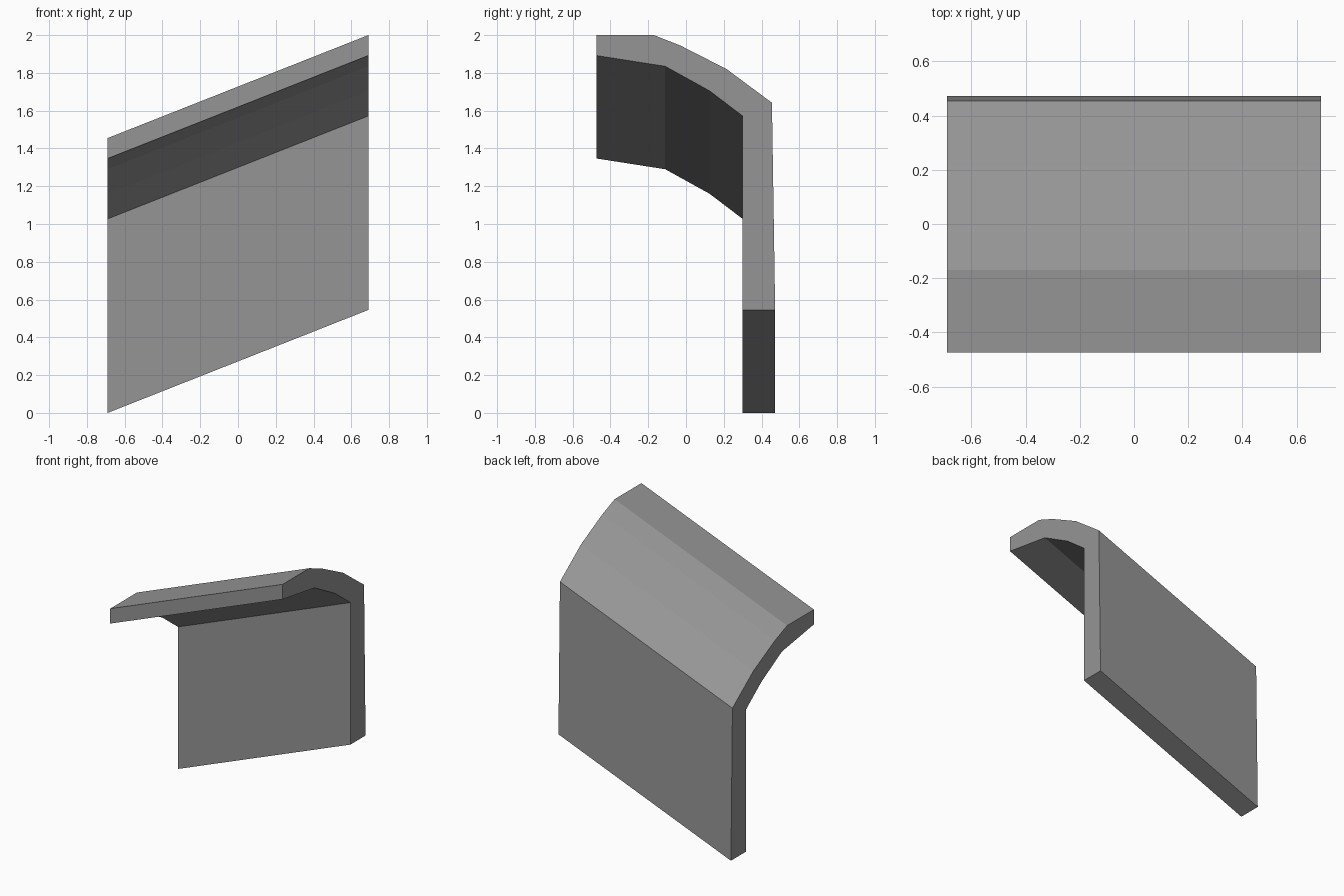
import bpy
import bmesh

cube = bpy.data.objects.get("Cube")
if cube:
    bpy.data.objects.remove(cube, do_unlink=True)

# Single grey material
grey = bpy.data.materials.new("concrete grey")
grey.use_nodes = True
colour = (0.3, 0.3, 0.3, 1)
grey.diffuse_color = colour
grey.node_tree.nodes["Principled BSDF"].inputs["Base Color"].default_value = colour

HALF = 0.69     # half width along x
RISE = 0.545    # climb from the right end to the left end

# Cross-section (y, z) at the low end: wall with a bent overhanging lip
section = [(-0.475, 1.455), (-0.17, 1.455), (-0.03, 1.4), (0.215, 1.275),
           (0.455, 1.097), (0.472, 0), (0.3, 0), (0.3, 1.027),
           (0.125, 1.16), (-0.11, 1.29), (-0.475, 1.347)]

# Sweep the section along the sheared direction
bm = bmesh.new()
start = bm.faces.new([bm.verts.new((-HALF, y, z)) for y, z in section])
swept = bmesh.ops.extrude_face_region(bm, geom=[start], use_keep_orig=True)
end_verts = [g for g in swept["geom"] if isinstance(g, bmesh.types.BMVert)]
bmesh.ops.translate(bm, verts=end_verts, vec=(2 * HALF, 0, RISE))
bmesh.ops.recalc_face_normals(bm, faces=bm.faces)

mesh = bpy.data.meshes.new("sloped_wall_with_overhang")
bm.to_mesh(mesh)
bm.free()
mesh.materials.append(grey)
wall = bpy.data.objects.new("sloped_wall_with_overhang", mesh)
bpy.context.collection.objects.link(wall)
